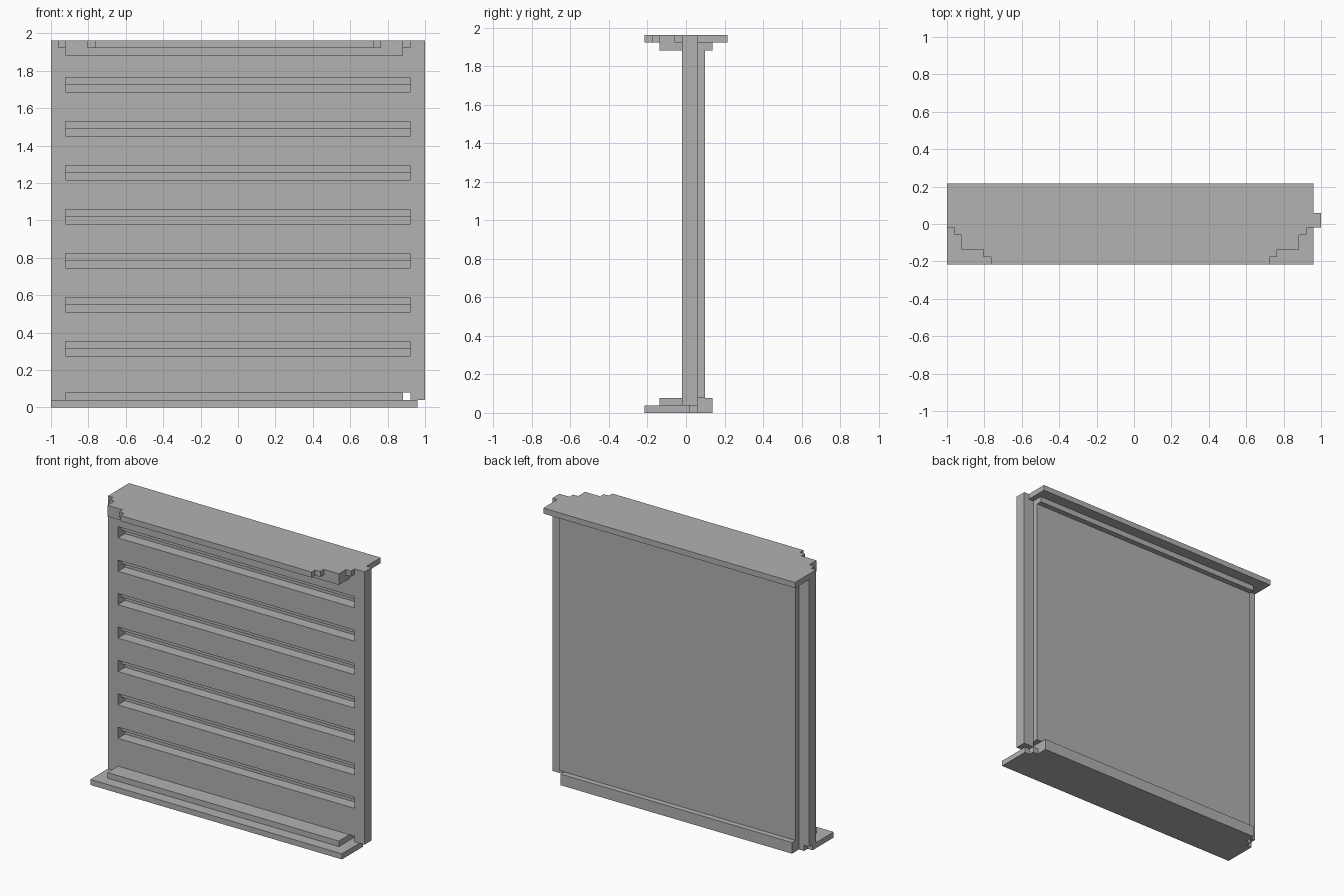
import bpy, bmesh

cube = bpy.data.objects.get("Cube")
if cube:
    bpy.data.objects.remove(cube, do_unlink=True)

U = 2 / 51  # one block unit; the wall is 51 x 11 x 50 blocks

grey = bpy.data.materials.new("plain_grey")
grey.use_nodes = True
COLOR = (0.445, 0.445, 0.445, 1)
grey.diffuse_color = COLOR
grey.node_tree.nodes["Principled BSDF"].inputs["Base Color"].default_value = COLOR


def place(i, j, k):
    """Block coordinates to world coordinates."""
    return (i * U - 1, (j - 5.5) * U, k * U)


def prism(name, outline, axis, start, end):
    """Extrude a flat outline along x ('x': outline is y,z) or z ('z': outline is x,y)."""
    def point(p, t):
        return place(t, *p) if axis == "x" else place(*p, t)

    bm = bmesh.new()
    face = bm.faces.new([bm.verts.new(point(p, start)) for p in outline])
    top = bmesh.ops.extrude_face_region(bm, geom=[face])["geom"]
    verts = [v for v in top if isinstance(v, bmesh.types.BMVert)]
    offset = [b - a for a, b in zip(point((0, 0), start), point((0, 0), end))]
    bmesh.ops.translate(bm, verts=verts, vec=offset)
    bmesh.ops.recalc_face_normals(bm, faces=bm.faces)
    mesh = bpy.data.meshes.new(name)
    bm.to_mesh(mesh)
    bm.free()
    mesh.materials.append(grey)
    obj = bpy.data.objects.new(name, mesh)
    bpy.context.collection.objects.link(obj)


def box(name, x, y, z):
    outline = [(x[0], y[0]), (x[1], y[0]), (x[1], y[1]), (x[0], y[1])]
    prism(name, outline, "z", *z)


# Louvred panel: flat back, front with seven stepped slots
section = [(8, 49), (8, 2), (5, 2)]
for k in range(7, 44, 6):
    section += [(5, k), (7, k), (7, k + 1), (6, k + 1), (6, k + 2), (5, k + 2)]
section.append((5, 49))
prism("louvred_panel", section, "x", 2, 49)

# Side stiles and the joining tongue
box("right_stile", (0, 2), (5, 7), (1, 49))
box("left_stile", (49, 50), (5, 7), (1, 49))
box("left_tongue", (50, 51), (5, 7), (1, 50))

# Base: plate, front sill and back skirting
box("base_plate", (0, 50), (0, 6), (0, 1))
box("base_lip", (1, 49), (6, 7), (0, 1))
box("front_sill", (2, 48), (2, 7), (1, 2))
box("back_skirting", (2, 48), (7, 9), (0, 2))

# Cornice ledges under the top plate
box("front_cornice", (2, 48), (2, 5), (48, 49))
box("back_cornice", (2, 49), (8, 9), (48, 49))

# Top plate with stepped front corners
half = [(0, 11), (0, 5), (1, 5), (1, 4), (2, 4), (2, 2), (5, 2), (5, 1), (6, 1), (6, 0)]
mirrored = [(50 - x, y) for x, y in reversed(half)]
prism("top_plate", half + mirrored, "z", 49, 50)
